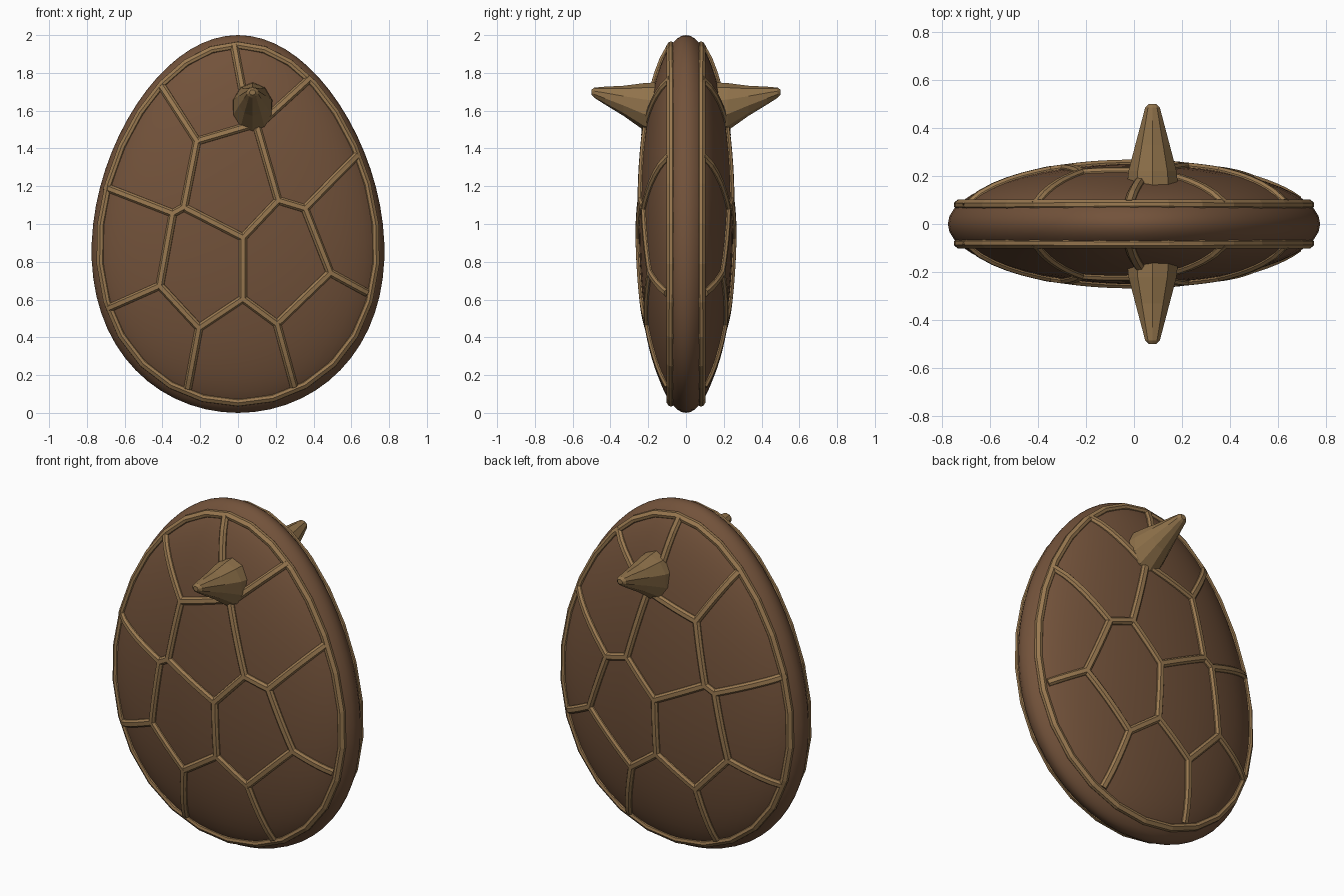
import bpy, bmesh
from math import sin, cos, pi, sqrt
from mathutils import Vector

if "Cube" in bpy.data.objects:
    bpy.data.objects.remove(bpy.data.objects["Cube"])

W, D, K = 0.767, 0.25, 0.15   # half width, half depth, taper toward the top


def material(name, rgb):
    m = bpy.data.materials.new(name)
    m.diffuse_color = (*rgb, 1)
    m.use_nodes = True
    m.node_tree.nodes["Principled BSDF"].inputs["Base Color"].default_value = m.diffuse_color
    return m


brown = material("brown_shell", (0.17, 0.085, 0.043))
tan = material("tan_trim", (0.32, 0.19, 0.08))
horn = material("horn", (0.28, 0.17, 0.07))


def finish(name, bm, mat):
    bmesh.ops.recalc_face_normals(bm, faces=bm.faces)
    me = bpy.data.meshes.new(name)
    bm.to_mesh(me)
    bm.free()
    ob = bpy.data.objects.new(name, me)
    bpy.context.collection.objects.link(ob)
    me.materials.append(mat)
    return ob


def implicit(p):
    t = p.z - 1
    return (p.x / (W * (1 - K * t))) ** 2 + t * t + (p.y / D) ** 2


def on_front(x, z):
    """Point and outward normal on the front (-y) face."""
    t = z - 1
    r2 = (x / (W * (1 - K * t))) ** 2 + t * t
    p = Vector((x, -D * sqrt(max(0, 1 - r2)), z))
    e = 1e-4
    n = Vector([implicit(p + d) - implicit(p - d)
                for d in (Vector((e, 0, 0)), Vector((0, e, 0)), Vector((0, 0, e)))])
    return p, n.normalized()


def loft(bm, rings, closed=False):
    vs = [[bm.verts.new(p) for p in r] for r in rings]
    n, m = len(vs), len(vs[0])
    for i in range(n if closed else n - 1):
        a, b = vs[i], vs[(i + 1) % n]
        for j in range(m):
            bm.faces.new((a[j], a[(j + 1) % m], b[(j + 1) % m], b[j]))
    if not closed:
        bm.faces.new(vs[0])
        bm.faces.new(vs[-1])


SECTION = [(-0.022, -0.02), (-0.021, 0.006), (-0.011, 0.018),
           (0.011, 0.018), (0.021, 0.006), (0.022, -0.02)]


def strip(bm, xz, side, closed=False):
    """Bevelled moulding following the shell surface."""
    data = [on_front(*q) for q in xz]
    n, rings = len(data), []
    for i, (p, nor) in enumerate(data):
        a = data[(i - 1) % n if closed else max(i - 1, 0)][0]
        b = data[(i + 1) % n if closed else min(i + 1, n - 1)][0]
        s = (b - a).cross(nor).normalized()
        ring = [p + s * u + nor * h for u, h in SECTION]
        rings.append([Vector((v.x, v.y * side, v.z)) for v in ring])
    loft(bm, rings, closed)


# Egg-shaped shell
bm = bmesh.new()
bmesh.ops.create_uvsphere(bm, u_segments=48, v_segments=32, radius=1)
for v in bm.verts:
    v.co = Vector((v.co.x * W * (1 - K * v.co.z), v.co.y * D, v.co.z + 1))
for f in bm.faces:
    f.smooth = True
finish("shell", bm, brown)

# Joints of the scute pattern: R on the rim, the others inside
J = dict(R1=(-.02, 1.94), R2=(.376, 1.767), R3=(.625, 1.36), R4=(.68, .637),
         R5=(.296, .143), R6=(-.265, .133), R7=(-.677, .557), R8=(-.698, 1.194),
         R9=(-.407, 1.735), A=(-.217, 1.438), B=(.06, 1.52), M=(.1, 1.515),
         C=(.212, 1.125), D=(.354, 1.082), E=(.487, .743), F=(.206, .472),
         G=(.026, .605), H=(.026, .928), I=(-.286, 1.088), N=(-.344, 1.056),
         K=(-.413, .674), L=(-.206, .451))
EDGES = ("A-R9 A-I A-B B-R1 B-M M-R2 M-C C-D D-R3 D-E E-R4 E-F F-R5 F-G G-H "
         "G-L L-R6 L-K K-R7 K-N N-R8 N-I I-H H-C").split()

# Horn sections: y, centre z, half width, half height
HORN = [(.15, 1.61, .113, .14), (.22, 1.62, .105, .126), (.33, 1.652, .075, .08),
        (.43, 1.68, .047, .047), (.485, 1.695, .032, .027), (.5, 1.697, .016, .014)]

for side, label in ((1, "front"), (-1, "back")):
    # Rim moulding
    bm = bmesh.new()
    rim, r = [], 0.945
    for i in range(28):
        a = 2 * pi * i / 28
        t = r * sin(a)
        rim.append((W * r * cos(a) * (1 - K * t), 1 + t))
    strip(bm, rim, side, True)
    finish(label + "_rim_moulding", bm, tan)

    # Scute ribs
    bm = bmesh.new()
    for e in EDGES:
        (x0, z0), (x1, z1) = (J[k] for k in e.split("-"))
        strip(bm, [(x0 + (x1 - x0) * i / 6, z0 + (z1 - z0) * i / 6)
                   for i in range(7)], side)
    finish(label + "_ribs", bm, tan)

    # Faceted horn
    bm = bmesh.new()
    loft(bm, [[Vector((.077 + rx * sin(2 * pi * i / 10), -y * side,
                       cz + rz * cos(2 * pi * i / 10))) for i in range(10)]
              for y, cz, rx, rz in HORN])
    finish(label + "_horn", bm, horn)
